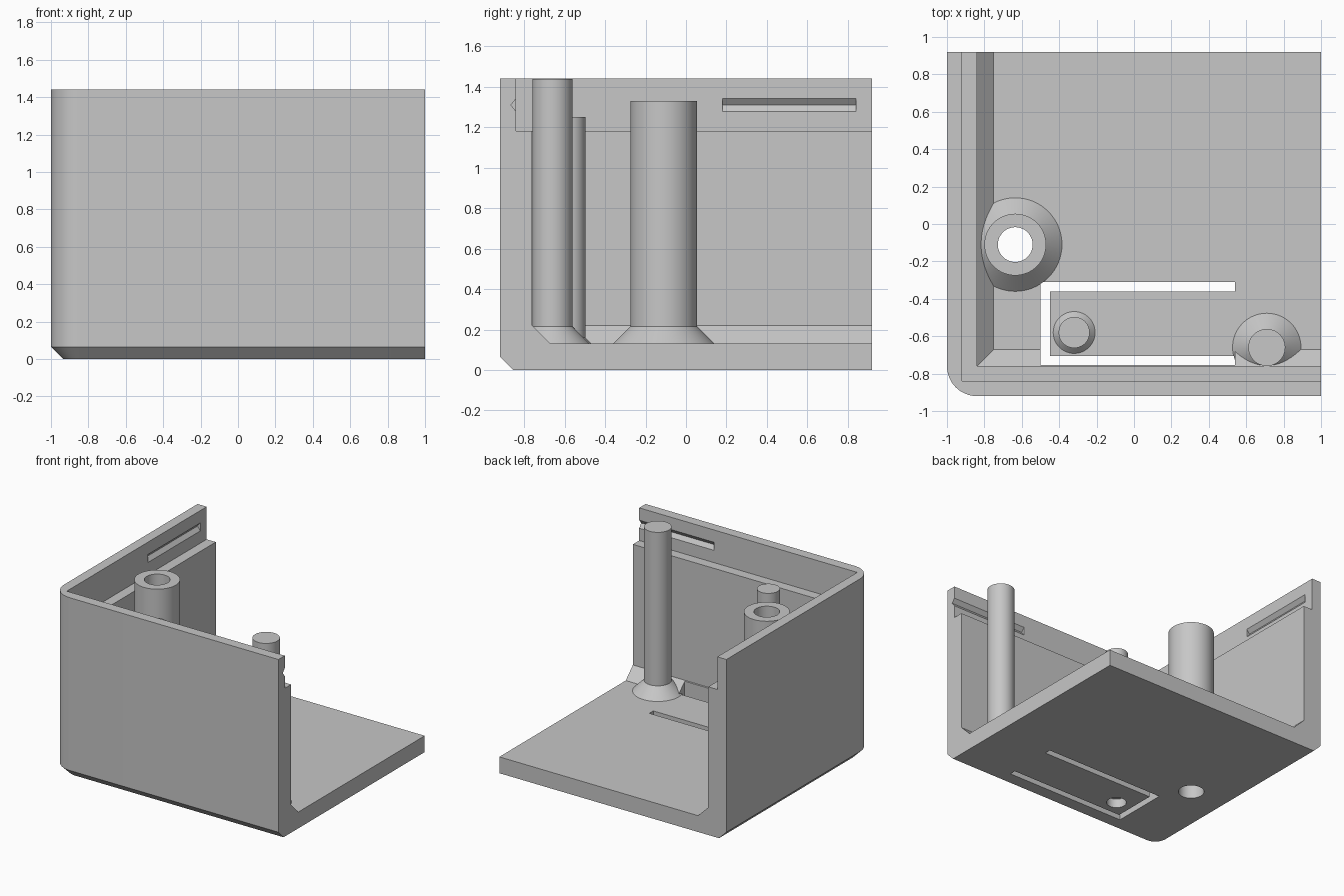
import bpy
import bmesh
from math import cos, sin, pi

cube = bpy.data.objects.get("Cube")
if cube:
    bpy.data.objects.remove(cube)

grey = bpy.data.materials.new("light grey plastic")
grey.use_nodes = True
grey.diffuse_color = (0.57, 0.57, 0.57, 1)
grey.node_tree.nodes["Principled BSDF"].inputs["Base Color"].default_value = grey.diffuse_color

XW, YW = -1.0, -0.92        # outer faces of the side and front walls
XE, YE = 1.0, 0.92          # open edges
FLOOR, LEDGE, TOP = 0.13, 1.18, 1.44


def loft(name, loops, ring=False):
    """Skin a stack of equal-length loops; cap the ends, or close into a ring."""
    bm = bmesh.new()
    rows = [[bm.verts.new(p) for p in loop] for loop in loops]
    pairs = list(zip(rows, rows[1:]))
    if ring:
        pairs.append((rows[-1], rows[0]))
    else:
        bm.faces.new(rows[0])
        bm.faces.new(rows[-1])
    n = len(rows[0])
    for a, b in pairs:
        for i in range(n):
            j = (i + 1) % n
            bm.faces.new((a[i], a[j], b[j], b[i]))
    bmesh.ops.recalc_face_normals(bm, faces=bm.faces)
    mesh = bpy.data.meshes.new(name)
    bm.to_mesh(mesh)
    bm.free()
    mesh.materials.append(grey)
    obj = bpy.data.objects.new(name, mesh)
    bpy.context.collection.objects.link(obj)
    return obj


def rect(x0, y0, x1, y1, z):
    return [(x0, y0, z), (x1, y0, z), (x1, y1, z), (x0, y1, z)]


def box(name, x0, x1, y0, y1, z0, z1):
    return loft(name, [rect(x0, y0, x1, y1, z) for z in (z0, z1)])


def turned(name, x, y, profile, ring=False, n=64):
    """Round part from (radius, height) pairs."""
    return loft(name, [[(x + r * cos(2 * pi * i / n), y + r * sin(2 * pi * i / n), z)
                        for i in range(n)] for r, z in profile], ring)


def footprint(inset, z, radius=0.16, steps=12):
    """Outer outline with one rounded corner."""
    pts = [(XE, YW + inset, z), (XE, YE, z), (XW + inset, YE, z)]
    r = radius - inset
    for i in range(steps + 1):
        a = pi + pi / 2 * i / steps
        pts.append((XW + radius + r * cos(a), YW + radius + r * sin(a), z))
    return pts


def cut(target, cutter):
    cutter.hide_render = True
    mod = target.modifiers.new("cut", 'BOOLEAN')
    mod.operation = 'DIFFERENCE'
    mod.solver = 'EXACT'
    mod.object = cutter
    bpy.context.view_layer.objects.active = target
    bpy.ops.object.modifier_apply(modifier=mod.name)
    bpy.data.objects.remove(cutter)


# Case corner: outer block with a chamfered bottom edge
case = loft("case_shell", [footprint(0.065, 0), footprint(0, 0.065), footprint(0, TOP)])

# Hollow interior: floor fillet, thick wall, ledge and thin lip
steps = [(0.25, FLOOR), (0.16, 0.22), (0.16, LEDGE), (0.08, LEDGE), (0.08, 1.6)]
cut(case, loft("cavity", [rect(XW + t, YW + t, 1.5, 1.5, z) for t, z in steps]))

# Clear the floor fillet above the spring tongue
cut(case, box("tongue_clearance", -0.5, 0.54, -0.755, -0.5, FLOOR, 0.3))

# U-shaped slot that frees the tongue
cut(case, box("slot_back", -0.5, 0.54, -0.36, -0.31, -0.1, 0.3))
cut(case, box("slot_front", -0.5, 0.54, -0.755, -0.705, -0.1, 0.3))
cut(case, box("slot_end", -0.5, -0.45, -0.74, -0.33, -0.1, 0.3))

# Screw hole and button recess in the underside
SCREW, BUTTON, POST = (-0.635, -0.11), (-0.32, -0.58), (0.71, -0.66)
cut(case, turned("screw_hole", *SCREW, [(0.093, -0.1), (0.093, 0.3)]))
cut(case, turned("button_recess", *BUTTON, [(0.072, -0.1), (0.072, 0.07)]))

# V-shaped snap grooves inside the lip
vee = [(0.09, 1.265), (0.055, 1.31), (0.09, 1.355)]
cut(case, loft("side_groove", [[(XW + d, y, z) for d, z in vee] for y in (0.18, 0.84)]))
cut(case, loft("front_groove", [[(x, YW + d, z) for d, z in vee] for x in (0.34, 1.1)]))

# Posts with flared feet
screw_post = turned("screw_post", *SCREW, [
    (0.25, FLOOR), (0.165, 0.215), (0.165, 1.33), (0.093, 1.33), (0.093, FLOOR)], ring=True)
button_post = turned("button_post", *BUTTON, [
    (0.112, FLOOR), (0.083, 0.16), (0.083, 1.25)])
support_post = turned("support_post", *POST, [
    (0.183, FLOOR), (0.099, 0.215), (0.099, TOP - 0.003)])

# Smooth the round faces, keep edges crisp
bpy.ops.object.select_all(action='DESELECT')
for part in (case, screw_post, button_post, support_post):
    part.select_set(True)
bpy.context.view_layer.objects.active = case
bpy.ops.object.shade_smooth_by_angle(angle=pi / 6)
